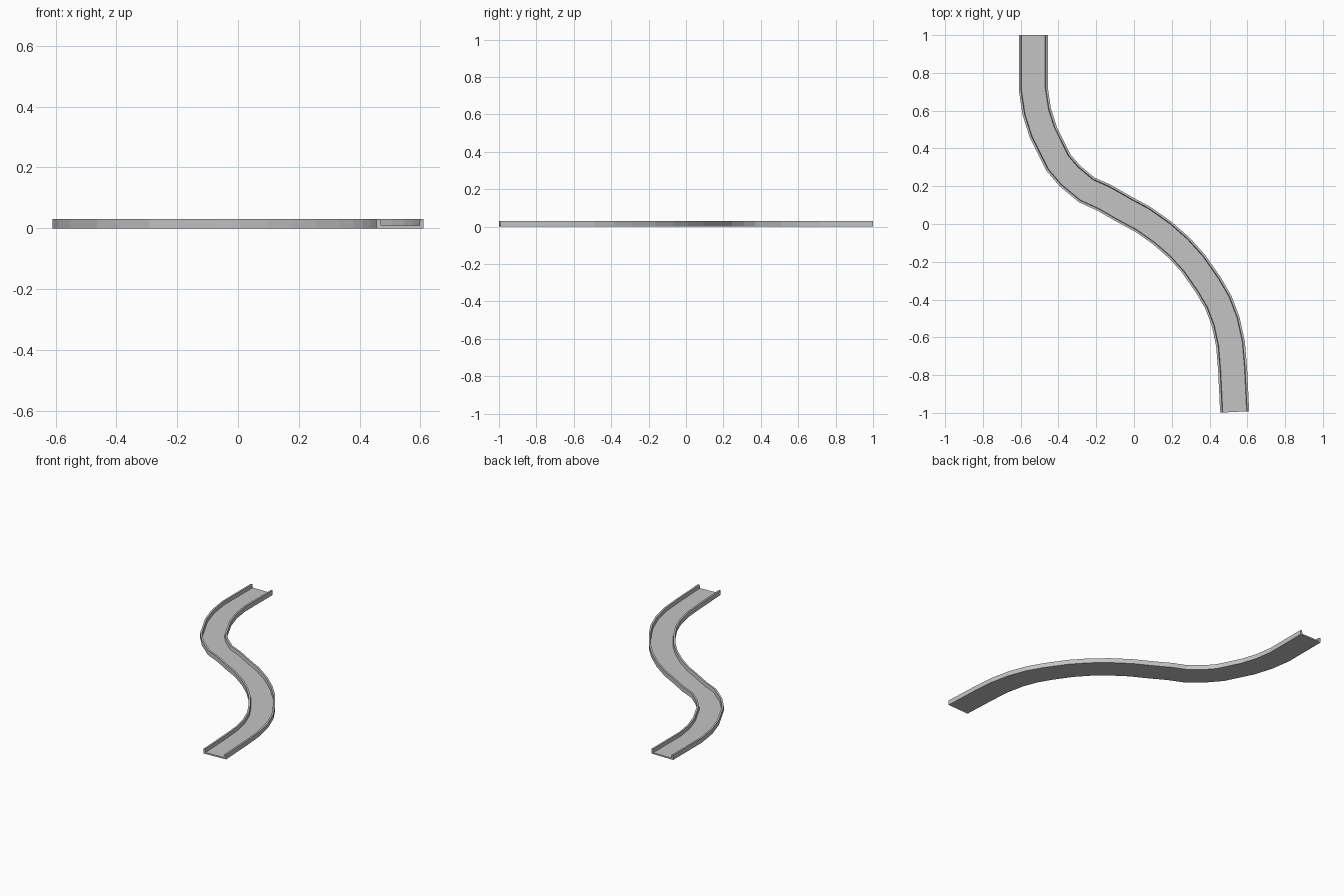
import bpy
import bmesh
from mathutils import Vector

cube = bpy.data.objects.get("Cube")
if cube:
    bpy.data.objects.remove(cube, do_unlink=True)

grey = bpy.data.materials.new("plain grey")
grey.use_nodes = True
colour = (0.55, 0.55, 0.55, 1)
grey.diffuse_color = colour
grey.node_tree.nodes["Principled BSDF"].inputs["Base Color"].default_value = colour

# Centre line of the S bend, from the back end to the front end
PATH = [Vector(p) for p in (
    (-.533, 1), (-.533, .715), (-.515, .595), (-.48, .485), (-.4, .325),
    (-.34, .255), (-.25, .18), (-.16, .14), (-.045, .074), (.045, .026),
    (.15, -.048), (.238, -.125), (.315, -.21), (.395, -.325), (.447, -.415),
    (.485, -.515), (.511, -.635), (.522, -.77), (.533, -.995))]

# Channel cross-section: flat floor between two low walls
HALF, WALL, FLOOR, TOP = .077, .011, .009, .03
INNER = HALF - WALL
PROFILE = [(-HALF, 0), (HALF, 0), (HALF, TOP), (INNER, TOP),
           (INNER - .003, FLOOR), (-INNER + .003, FLOOR), (-INNER, TOP), (-HALF, TOP)]


def side_vector(i):
    """Mitred sideways direction of the path at point i."""
    a = (PATH[i] - PATH[max(i - 1, 0)]).normalized()
    b = (PATH[min(i + 1, len(PATH) - 1)] - PATH[i]).normalized()
    t = (a + b).normalized()
    return Vector((-t.y, t.x))


# Sweep the cross-section along the path
bm = bmesh.new()
rings = []
for i, point in enumerate(PATH):
    side = side_vector(i)
    rings.append([bm.verts.new((*(point + side * u), z)) for u, z in PROFILE])
count = len(PROFILE)
for r0, r1 in zip(rings, rings[1:]):
    for k in range(count):
        n = (k + 1) % count
        bm.faces.new((r0[k], r0[n], r1[n], r1[k]))

# Close both ends with a floor piece and two wall pieces
for ring in (rings[0], rings[-1]):
    for corners in ((0, 1, 4, 5), (1, 2, 3, 4), (0, 5, 6, 7)):
        bm.faces.new([ring[c] for c in corners])
bmesh.ops.recalc_face_normals(bm, faces=bm.faces)

mesh = bpy.data.meshes.new("curved_channel")
bm.to_mesh(mesh)
bm.free()
mesh.materials.append(grey)
channel = bpy.data.objects.new("curved_channel", mesh)
bpy.context.collection.objects.link(channel)
